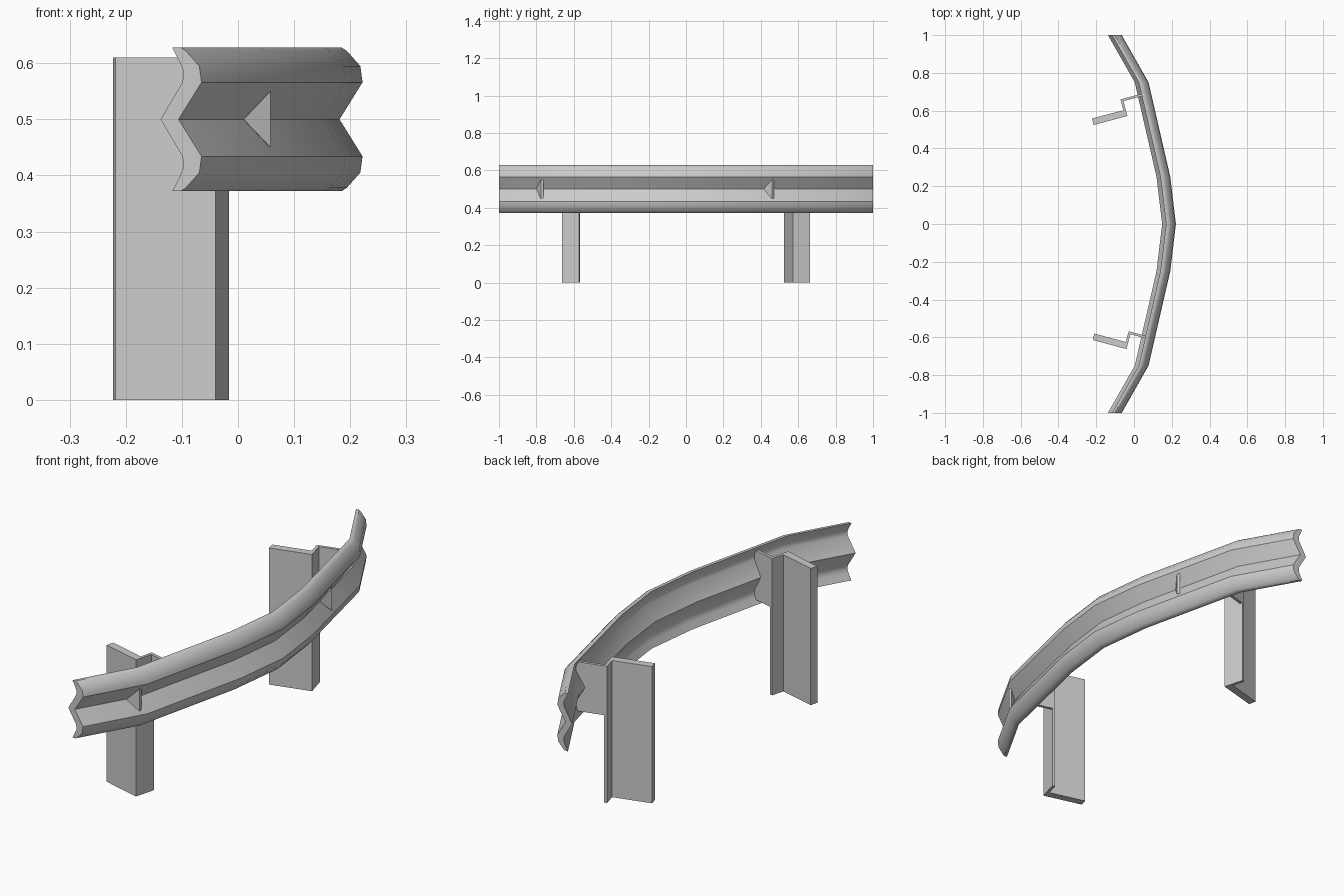
import bpy, bmesh, math
from mathutils import Matrix, Vector

if "Cube" in bpy.data.objects:
    bpy.data.objects.remove(bpy.data.objects["Cube"])


def finish(name, verts, faces, matrix=None, smooth=None):
    mesh = bpy.data.meshes.new(name)
    mesh.from_pydata(verts, [], faces)
    bm = bmesh.new()
    bm.from_mesh(mesh)
    bmesh.ops.remove_doubles(bm, verts=bm.verts, dist=1e-5)
    bmesh.ops.recalc_face_normals(bm, faces=bm.faces)
    bm.to_mesh(mesh)
    bm.free()
    obj = bpy.data.objects.new(name, mesh)
    bpy.context.collection.objects.link(obj)
    if matrix:
        obj.matrix_world = matrix
    if smooth:
        bpy.ops.object.select_all(action='DESELECT')
        obj.select_set(True)
        bpy.context.view_layer.objects.active = obj
        bpy.ops.object.shade_smooth_by_angle(angle=math.radians(smooth))
    return obj


def loft(name, rings, matrix=None, smooth=None):
    """Joins equal closed loops and caps both ends."""
    n = len(rings[0])
    verts = [v for ring in rings for v in ring]
    faces = [(r * n + i, r * n + (i + 1) % n, (r + 1) * n + (i + 1) % n, (r + 1) * n + i)
             for r in range(len(rings) - 1) for i in range(n)]
    faces += [tuple(range(n)), tuple(range(len(verts) - n, len(verts)))]
    return finish(name, verts, faces, matrix, smooth)


# Corrugated rail: W profile as (x, height above the middle), swept along a bent path
front_half = [(0.181, 0), (0.222, 0.066), (0.218, 0.095), (0.194, 0.122)]
back_half = [(0.170, 0.128), (0.184, 0.100), (0.190, 0.085), (0.188, 0.066), (0.149, 0)]
half = front_half + [(0.185, 0.128)] + back_half
profile = half + [(x, -z) for x, z in reversed(half) if z]
half_path = [(0, 0), (0.25, -0.03), (0.75, -0.145), (1, -0.287)]
path = [(-y, dx) for y, dx in reversed(half_path[1:])] + half_path
loft("rail", [[(x + dx, y, 0.5 + z) for x, z in profile] for y, dx in path], smooth=35)

# Each end: turn angle, post corner, distance from post to rail, reflector tip
for side, sign, corner, reach, tip in (
        ("near", -1, (-0.040, -0.662), 0.058, (0.010, -0.800)),
        ("far", 1, (-0.035, 0.572), 0.080, (0.112, 0.415))):
    turn = Matrix.Rotation(math.radians(15 * sign), 4, 'Z')
    place = Matrix.Translation(Vector((*corner, 0))) @ turn

    # L-section post: thick flange and thin web
    section = [(0, 0), (0, 0.094), (-0.013, 0.094), (-0.013, 0.035), (-0.185, 0.035), (-0.185, 0)]
    loft(side + "_post", [[(x, y, z) for x, y in section] for z in (0, 0.61)], place)

    # Bracket plate with its end notched to follow the back of the rail
    plate = [(-0.013, 0.39), (reach + 0.035, 0.39), (reach + 0.047, 0.434),
             (reach + 0.008, 0.5), (reach + 0.047, 0.566), (reach + 0.035, 0.61), (-0.013, 0.61)]
    loft(side + "_bracket", [[(x, y, z) for x, z in plate] for y in (0.081, 0.094)], place)

    # Triangular reflector standing out of the rail groove
    outer = [(0, 0, 0), (0.040, 0.035, 0.05), (0.040, 0.035, -0.05)]
    inner = [(-0.004, 0.013, 0), (0.035, 0.049, 0.05), (0.035, 0.049, -0.05)]
    loft(side + "_reflector", [outer, inner], Matrix.Translation(Vector((*tip, 0.5))) @ turn)
